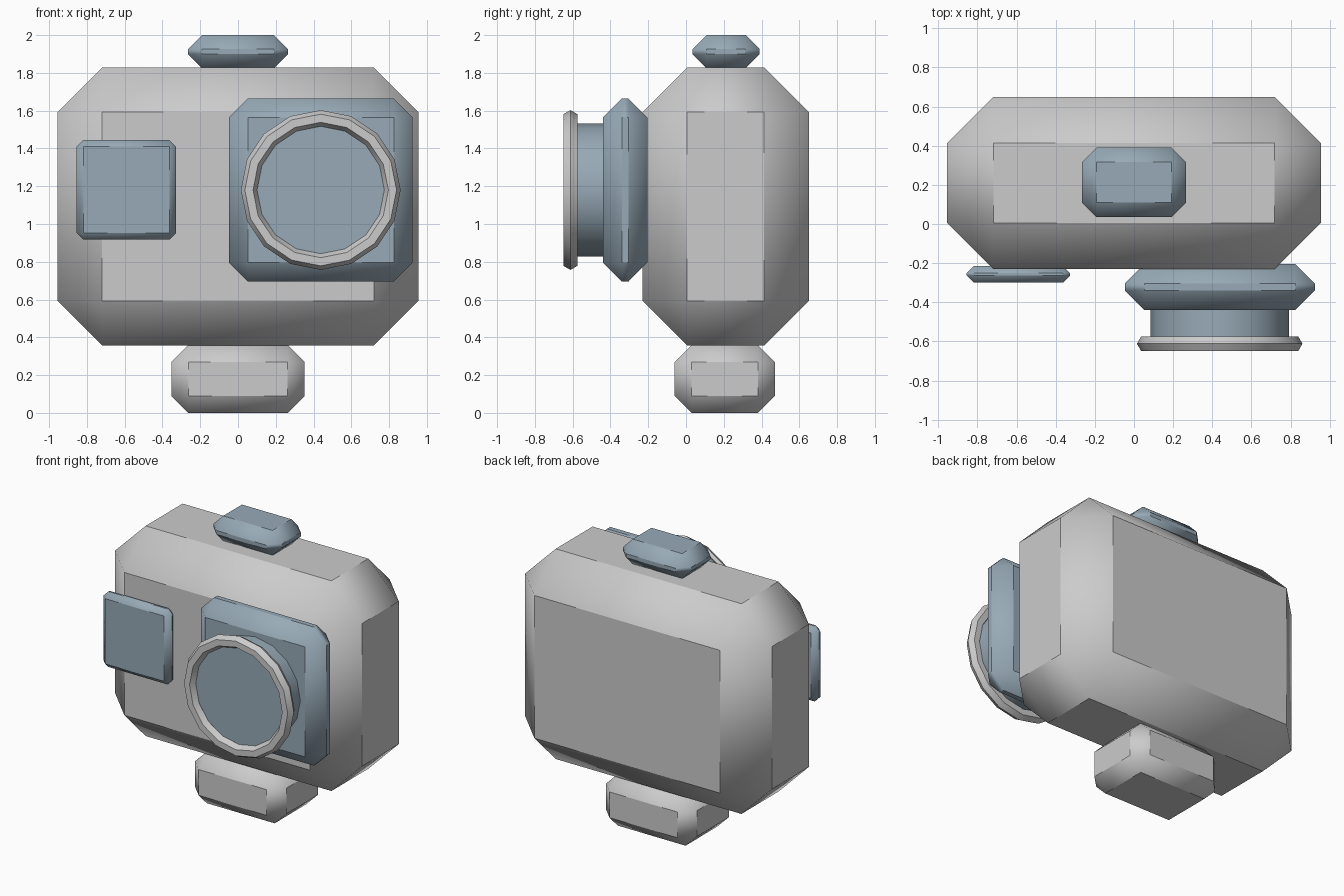
import bpy, bmesh, math
from mathutils import Vector

if "Cube" in bpy.data.objects:
    bpy.data.objects.remove(bpy.data.objects["Cube"])

blue = bpy.data.materials.new("blue_grey")
blue.diffuse_color = (0.31, 0.40, 0.47, 1)
blue.use_nodes = True
blue.node_tree.nodes["Principled BSDF"].inputs["Base Color"].default_value = blue.diffuse_color


def finish(obj, mat=None):
    if mat:
        obj.data.materials.append(mat)
    bpy.ops.object.select_all(action='DESELECT')
    obj.select_set(True)
    bpy.context.view_layer.objects.active = obj
    bpy.ops.object.shade_smooth_by_angle(angle=math.radians(40))


def chamfer_box(name, lo, hi, chamfer, mat=None):
    lo, hi = Vector(lo), Vector(hi)
    bm = bmesh.new()
    bmesh.ops.create_cube(bm, size=1)
    for v in bm.verts:
        v.co = Vector(hi[i] if v.co[i] > 0 else lo[i] for i in range(3))
    bmesh.ops.bevel(bm, geom=bm.edges[:], offset=chamfer, offset_type='OFFSET',
                    segments=1, affect='EDGES', profile=0.5)
    mesh = bpy.data.meshes.new(name)
    bm.to_mesh(mesh)
    bm.free()
    obj = bpy.data.objects.new(name, mesh)
    bpy.context.collection.objects.link(obj)
    finish(obj, mat)


# Chamfered blocks: body, foot, top button, lens plate, front window
chamfer_box("camera_body", (-0.955, -0.23, 0.357), (0.955, 0.65, 1.828), 0.236)
chamfer_box("mount_foot", (-0.353, -0.06, 0), (0.353, 0.47, 0.36), 0.09)
chamfer_box("shutter_button", (-0.265, 0.035, 1.825), (0.265, 0.39, 2.0), 0.074, blue)
chamfer_box("lens_plate", (-0.047, -0.44, 0.695), (0.925, -0.205, 1.665), 0.1, blue)
chamfer_box("front_window", (-0.855, -0.30, 0.917), (-0.327, -0.215, 1.445), 0.036, blue)

# Lens barrel
LENS = (0.438, 1.18)
back, front = -0.40, -0.61
bpy.ops.mesh.primitive_cylinder_add(
    vertices=16, radius=0.353, depth=back - front,
    location=(LENS[0], (back + front) / 2, LENS[1]), rotation=(math.pi / 2, 0, 0))
barrel = bpy.context.object
barrel.name = "lens_barrel"
finish(barrel, blue)

# Lens rim
bpy.ops.mesh.primitive_torus_add(
    major_segments=16, minor_segments=6, major_radius=0.38, minor_radius=0.043,
    location=(LENS[0], -0.612, LENS[1]), rotation=(math.pi / 2, 0, 0))
rim = bpy.context.object
rim.name = "lens_rim"
finish(rim)
